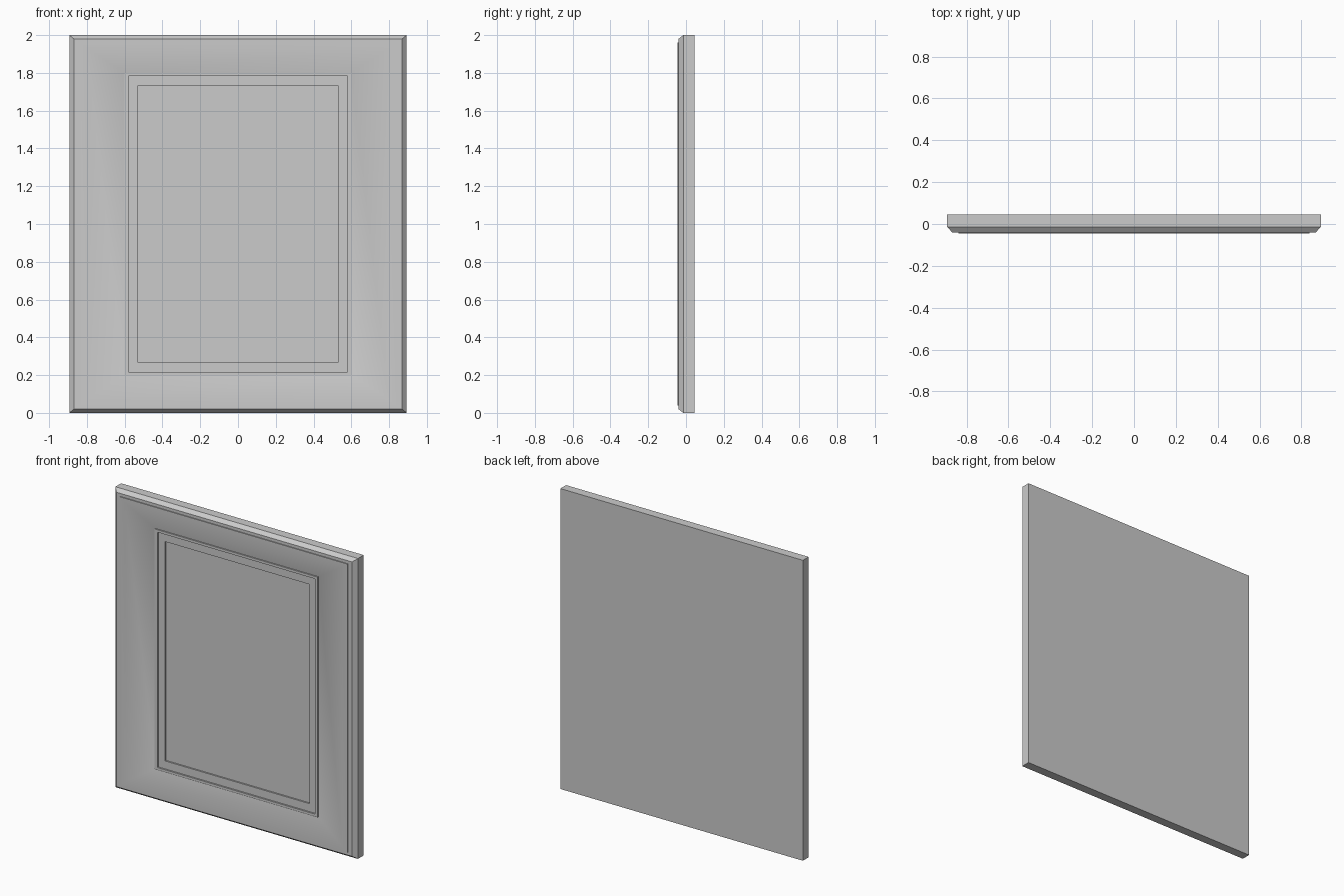
import bpy, bmesh, math

if "Cube" in bpy.data.objects:
    bpy.data.objects.remove(bpy.data.objects["Cube"])


def loft_rings(name, rings, cap_first=False, cap_last=False):
    """Bridge nested rectangles given as (half width x, inset z, depth y)."""
    bm = bmesh.new()
    loops = []
    for hx, iz, y in rings:
        corners = [(-hx, iz), (hx, iz), (hx, 2 - iz), (-hx, 2 - iz)]
        loops.append([bm.verts.new((x, y, z)) for x, z in corners])
    for a, b in zip(loops, loops[1:]):
        for i in range(4):
            j = (i + 1) % 4
            bm.faces.new((a[i], a[j], b[j], b[i]))
    if cap_first:
        bm.faces.new(loops[0][::-1])
    if cap_last:
        bm.faces.new(loops[-1])
    mesh = bpy.data.meshes.new(name)
    bm.to_mesh(mesh)
    bm.free()
    obj = bpy.data.objects.new(name, mesh)
    bpy.context.collection.objects.link(obj)
    bpy.context.view_layer.objects.active = obj
    obj.select_set(True)
    bpy.ops.object.shade_smooth_by_angle(angle=math.radians(30))
    obj.select_set(False)
    return obj


# Outer frame: flat back, chamfered rim, small lip, long inward slope
loft_rings("frame", [
    (0.893, 0.0, 0.046),
    (0.893, 0.0, -0.014),
    (0.868, 0.02, -0.04),
    (0.838, 0.04, -0.04),
    (0.838, 0.04, -0.046),
    (0.80, 0.07, -0.046),
    (0.60, 0.20, -0.012),
], cap_first=True)

# Raised bead and flat liner inside the frame
loft_rings("liner", [
    (0.60, 0.20, -0.012),
    (0.60, 0.20, -0.02),
    (0.58, 0.217, -0.02),
    (0.58, 0.217, -0.01),
    (0.532, 0.27, -0.01),
])

# Recessed centre panel
loft_rings("panel", [
    (0.532, 0.27, -0.01),
    (0.532, 0.27, 0.0),
], cap_last=True)
